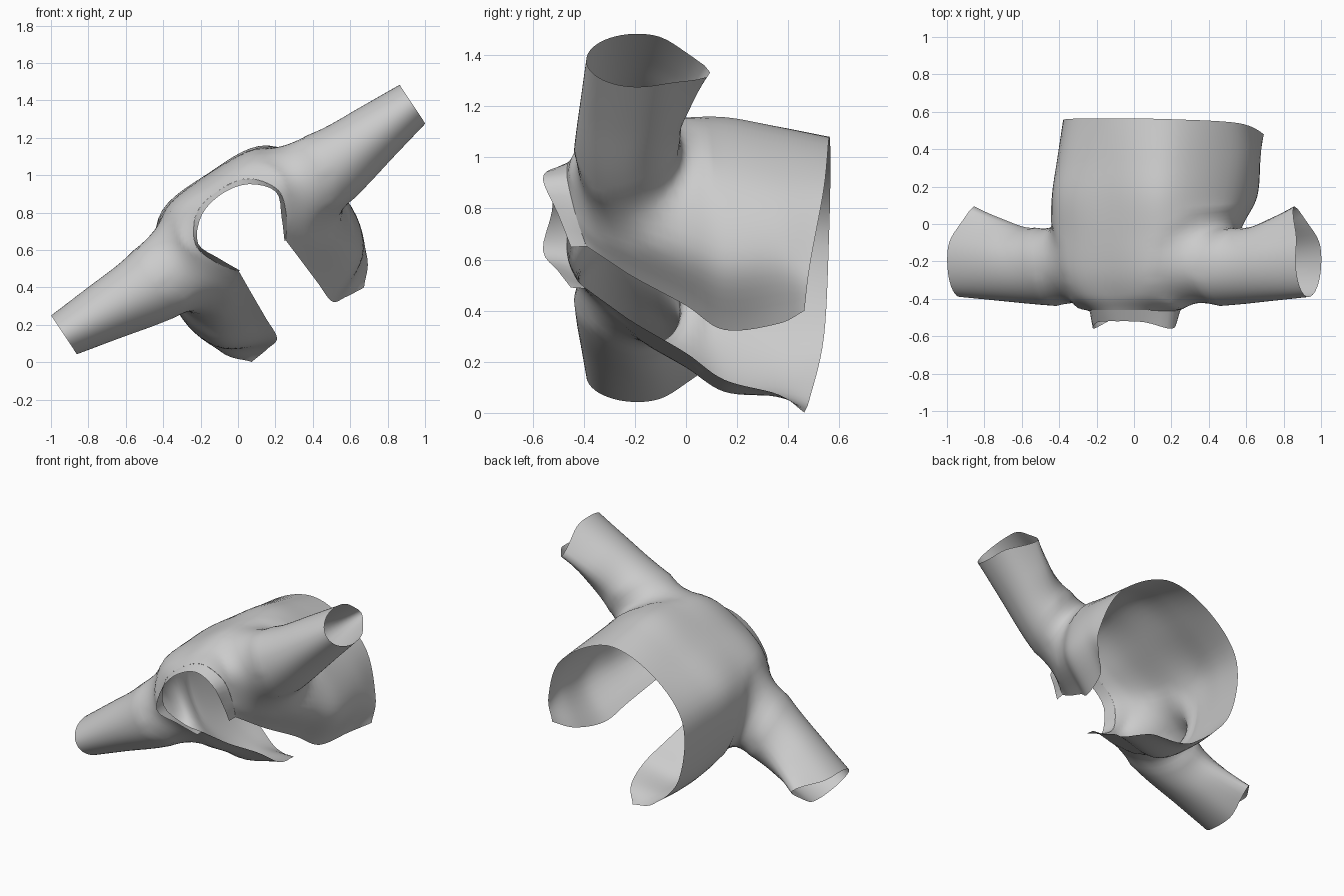
import bpy, bmesh, math
from mathutils import Vector

if "Cube" in bpy.data.objects:
    bpy.data.objects.remove(bpy.data.objects["Cube"])

TILT = -math.radians(33.5)
# local frame: x = along the sleeves, y = neck to hem, z = towards the back of the garment


def cr(p, t):
    """Catmull-Rom through a list of vectors, t in 0..len-1."""
    i = min(int(t), len(p) - 2)
    f = t - i
    b, c = p[i], p[i + 1]
    a = p[i - 1] if i > 0 else b * 2 - c
    d = p[i + 2] if i + 2 < len(p) else c * 2 - b
    return 0.5 * (2 * b + (c - a) * f + (2 * a - 5 * b + 4 * c - d) * f * f
                  + (3 * b - a - 3 * c + d) * f ** 3)


def loft(keys, nc, nr):
    """Smooth sheet through rows of key points (half of the garment)."""
    def across(r):
        # mirrored neighbour at the centre back keeps the seam smooth
        q = [Vector((-r[1].x, r[1].y, r[1].z))] + r
        return [cr(q, 1 + (len(r) - 1) * j / nc) for j in range(nc + 1)]
    dense = [across([Vector((u, y, v)) for u, v, y in r]) for r in keys]
    bm = bmesh.new()
    rows = []
    for i in range(nr + 1):
        t = (len(keys) - 1) * i / nr
        pts = [cr([r[j] for r in dense], t) for j in range(nc + 1)]
        pts[0].x = 0
        rows.append([bm.verts.new(p) for p in pts])
    for r, s in zip(rows, rows[1:]):
        for j in range(nc):
            bm.faces.new((r[j], r[j + 1], s[j + 1], s[j]))
    return bm


def finish(bm, name):
    me = bpy.data.meshes.new(name)
    bm.to_mesh(me)
    bm.free()
    for p in me.polygons:
        p.use_smooth = True
    ob = bpy.data.objects.new(name, me)
    bpy.context.collection.objects.link(ob)
    ob.rotation_euler = (0, TILT, 0)
    ob.location = (0, 0, 0.765)
    m = ob.modifiers.new("mirror", 'MIRROR')
    m.merge_threshold = 0.002


# key points per row as (sideways, backwards, along): centre back, blade, side, chest, front edge
collar_top = [(0, .16, -.52), (.15, .125, -.525), (.25, .01, -.56), (.2, -.12, -.5), (.143, -.235, -.45)]
collar_base = [(0, .185, -.46), (.165, .15, -.46), (.265, .01, -.465), (.22, -.14, -.43), (.15, -.235, -.39)]
body = [
    collar_base,
    [(0, .235, -.38), (.24, .21, -.38), (.39, 0, -.43), (.3, -.22, -.34), (.155, -.31, -.3)],
    [(0, .275, -.25), (.31, .24, -.25), (.49, -.02, -.28), (.38, -.31, -.2), (.16, -.39, -.2)],
    [(0, .29, -.05), (.34, .24, -.05), (.53, -.05, 0), (.43, -.41, 0), (.168, -.525, 0)],
    [(0, .29, .15), (.355, .235, .15), (.535, -.14, .15), (.46, -.5, .15), (.177, -.645, .15)],
    [(0, .27, .35), (.35, .195, .35), (.535, -.19, .35), (.48, -.5, .35), (.25, -.665, .36)],
    [(0, .25, .565), (.34, .15, .56), (.525, -.21, .54), (.47, -.535, .485), (.36, -.677, .463)],
]

# collar band
finish(loft([collar_top, collar_base], 16, 2), "collar")

# torso shell with an armhole cut in the side
bm = loft(body, 28, 42)
CY, CV = -.21, -.045


def ellipse(p):
    return ((p.y - CY) / .19) ** 2 + ((p.z - CV) / .215) ** 2


hole = [f for f in bm.faces
        if f.calc_center_median().x > .3 and ellipse(f.calc_center_median()) < 1]
bmesh.ops.delete(bm, geom=hole, context='FACES')

# walk round the armhole edge
rim = {v for v in bm.verts if v.is_boundary and v.co.x > .25 and ellipse(v.co) < 2.2}
loop = [max(rim, key=lambda v: v.co.y)]
while True:
    nxt = [e.other_vert(loop[-1]) for e in loop[-1].link_edges if e.is_boundary]
    nxt = [v for v in nxt if v in rim and v not in loop]
    if not nxt:
        break
    loop.append(nxt[0])
n = len(loop)


def turn(a, b):
    return (b - a + math.pi) % math.tau - math.pi


ang = [math.atan2((v.co.z - CV) / .215, (v.co.y - CY) / .19) for v in loop]
un = [ang[0]]
for a in ang[1:]:
    un.append(un[-1] + turn(un[-1], a))
if un[-1] < un[0]:
    loop.reverse()
    un.reverse()
for _ in range(6):
    un = [(un[i - 1] - (math.tau if i == 0 else 0) + 2 * un[i]
           + un[(i + 1) % n] + (math.tau if i == n - 1 else 0)) / 4 for i in range(n)]

# sleeve sections root to cuff: z limits and y limits
secs = [Vector(s) for s in [(.205, -.28, 0), (.155, -.235, 0), (.138, -.18, 0), (.122, -.127, 0)]]
ys = [Vector(s) for s in [(-.445, .015, 0), (-.43, -.03, 0), (-.41, -.01, 0), (-.39, .01, 0)]]
R = 18
roots = [v.co.x for v in loop]
for _ in range(4):
    roots = [(roots[i - 1] + 2 * roots[i] + roots[(i + 1) % n]) / 4 for i in range(n)]
prev = loop
for i in range(1, R + 1):
    s = i / R
    a, b = cr(secs, 3 * s), cr(ys, 3 * s)
    ring = []
    for j, t in enumerate(un):
        c = max(0, math.cos(t))
        y = (b.x + b.y) / 2 + (b.y - b.x) / 2 * math.cos(t) + .085 * s ** 2 * c ** 8
        v = (a.x + a.y) / 2 + (a.x - a.y) / 2 * math.sin(t)
        end = 1.117 - .09 * c ** 4
        ring.append(bm.verts.new((roots[j] + (end - roots[j]) * s, y, v)))
    for j in range(n):
        k = (j + 1) % n
        bm.faces.new((prev[j], prev[k], ring[k], ring[j]))
    prev = ring

# relax the shoulder seam so sleeve and torso flow together
seam = [v.co.copy() for v in loop]
zone = [v for v in bm.verts if not v.is_boundary
        and min((v.co - p).length for p in seam) < .11]
for _ in range(18):
    bmesh.ops.smooth_vert(bm, verts=zone, factor=.5,
                          use_axis_x=True, use_axis_y=True, use_axis_z=True)
finish(bm, "jacket_body_with_sleeves")
